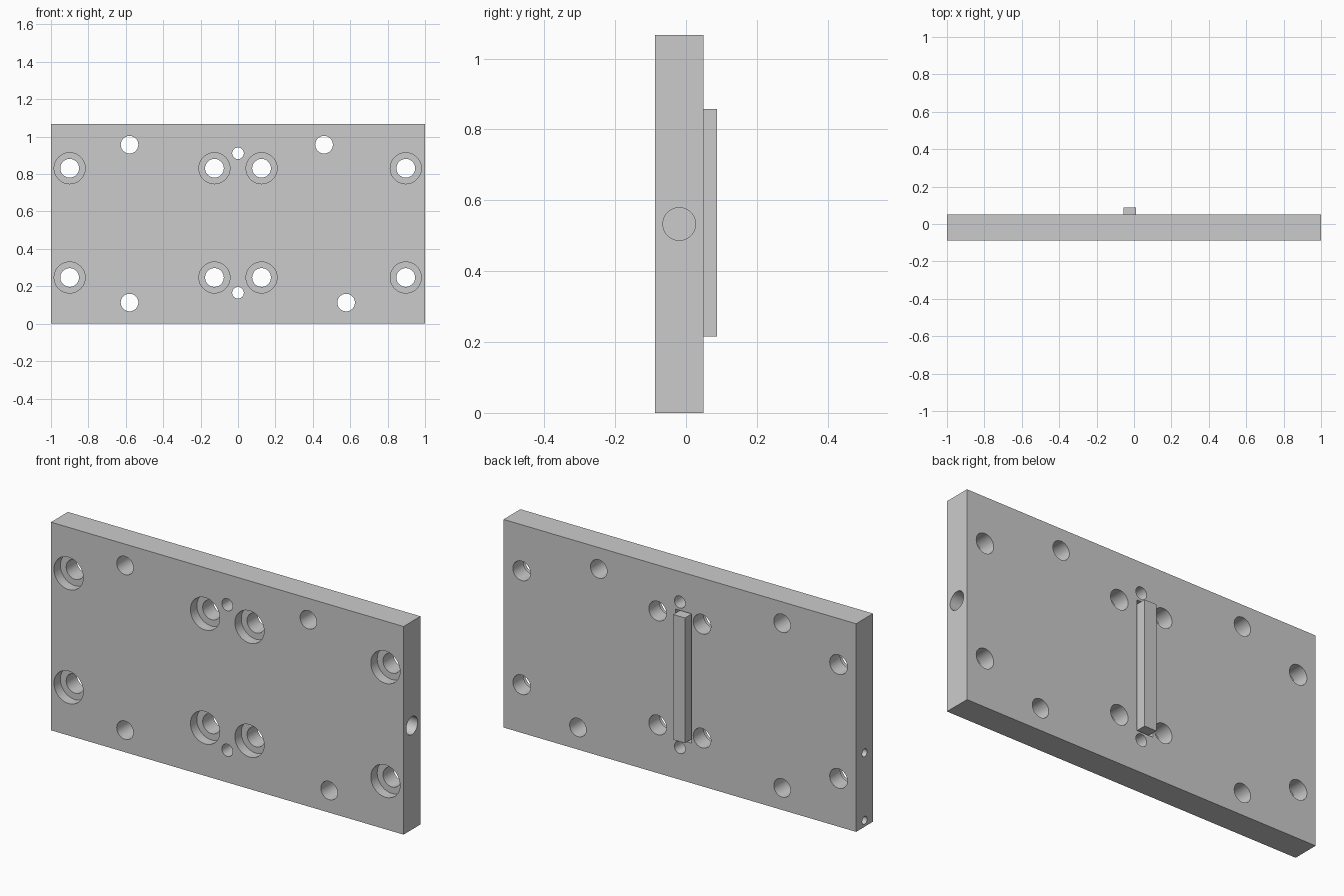
import bpy
from math import pi

if "Cube" in bpy.data.objects:
    bpy.data.objects.remove(bpy.data.objects["Cube"])

Y0, Y1, H = -0.087, 0.05, 1.067   # plate front, plate back, plate height


def box(name, x, y, z):
    bpy.ops.mesh.primitive_cube_add(size=1, location=[(a + b) / 2 for a, b in (x, y, z)])
    ob = bpy.context.object
    ob.name = name
    ob.scale = [b - a for a, b in (x, y, z)]
    bpy.ops.object.transform_apply(location=True, rotation=False, scale=True)
    return ob


def cut(target, cutter):
    m = target.modifiers.new("cut", 'BOOLEAN')
    m.operation, m.solver, m.object = 'DIFFERENCE', 'EXACT', cutter
    bpy.context.view_layer.objects.active = target
    bpy.ops.object.modifier_apply(modifier=m.name)
    bpy.data.objects.remove(cutter, do_unlink=True)


def drill(target, r, centre, length, rotation):
    bpy.ops.mesh.primitive_cylinder_add(vertices=48, radius=r, depth=length,
                                        location=centre, rotation=rotation)
    cutter = bpy.context.object
    cutter.hide_render = True
    cut(target, cutter)


ALONG_Y, ALONG_X = (pi / 2, 0, 0), (0, pi / 2, 0)

plate = box("mounting_plate", (-1, 1), (Y0, Y1), (0, H))

# Counterbored bolt holes, recessed from the front
for x in (-0.9, -0.126, 0.126, 0.897):
    for z in (0.247, 0.831):
        drill(plate, 0.083, (x, Y0, z), 0.104, ALONG_Y)
        drill(plate, 0.05, (x, 0, z), 0.5, ALONG_Y)

# Plain through holes and small pin holes
for x, z, r in ((-0.58, 0.957, 0.047), (0.46, 0.957, 0.047),
                (-0.58, 0.113, 0.047), (0.578, 0.113, 0.047),
                (0, 0.911, 0.031), (0, 0.165, 0.031)):
    drill(plate, r, (x, 0, z), 0.5, ALONG_Y)

# Blind holes in the two ends
drill(plate, 0.046, (1, -0.019, 0.533), 0.4, ALONG_X)
for z in (0.379, 0.033):
    drill(plate, 0.02, (-1, -0.019, z), 0.2, ALONG_X)

# Key slot in the back, slightly larger than the key
slot = box("slot_cutter", (-0.067, 0.025), (Y1 - 0.037, Y1 + 0.1), (0.205, 0.868))
slot.hide_render = True
cut(plate, slot)

# Key standing in the slot
key = box("key_bar", (-0.055, 0.012), (Y1 - 0.037, 0.087), (0.216, 0.858))

bpy.ops.object.select_all(action='DESELECT')
plate.select_set(True)
bpy.context.view_layer.objects.active = plate
bpy.ops.object.shade_smooth_by_angle(angle=pi / 6)
